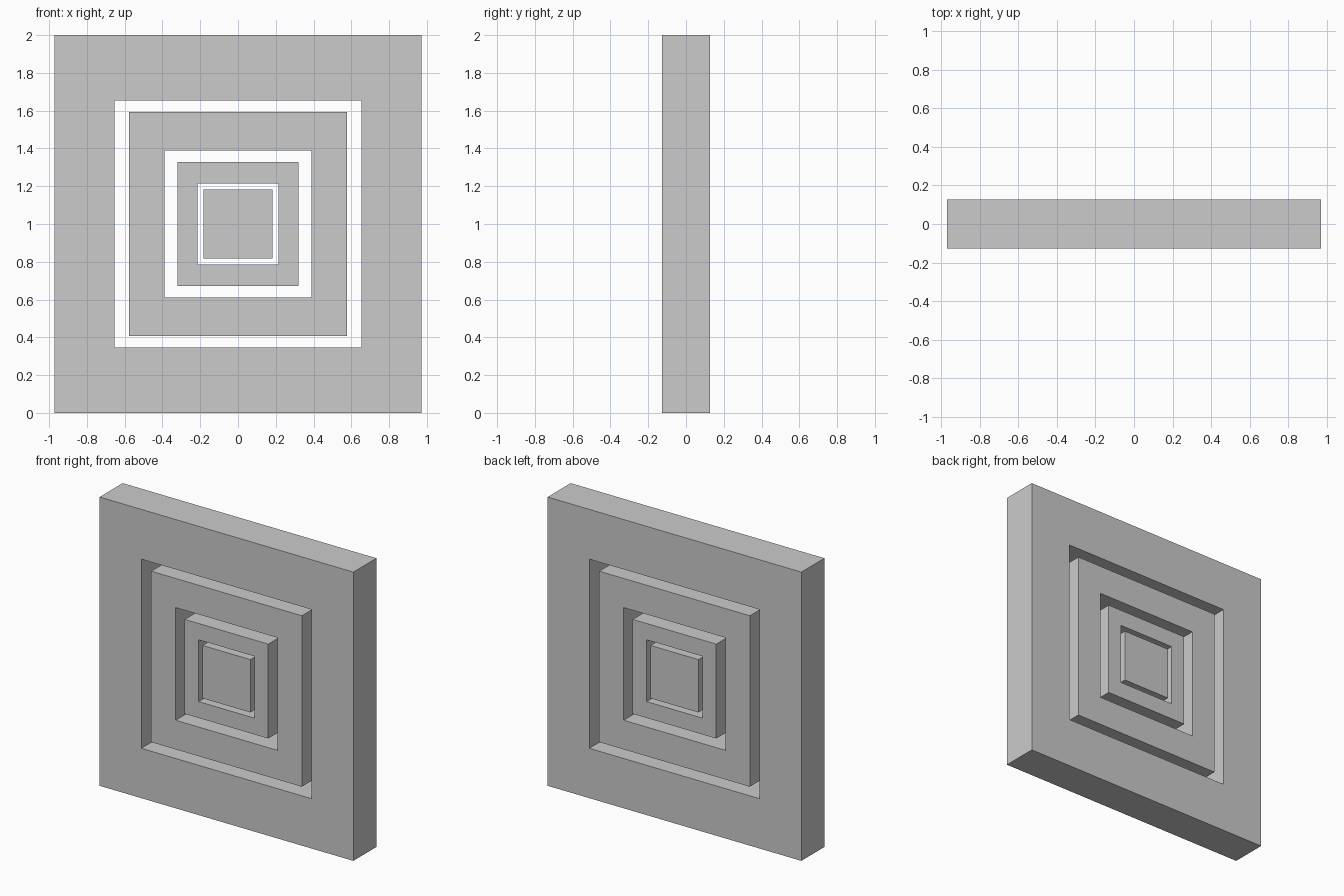
import bpy
import bmesh

if "Cube" in bpy.data.objects:
    bpy.data.objects.remove(bpy.data.objects["Cube"])

HALF_DEPTH = 0.126
CENTRE_Z = 1.0


def corners(bm, half_x, half_z, y):
    """Four corner vertices of an upright rectangle at depth y."""
    return [bm.verts.new((sx * half_x, y, CENTRE_Z + sz * half_z))
            for sx, sz in ((-1, -1), (1, -1), (1, 1), (-1, 1))]


def make_frame(name, outer, inner=None):
    """Flat rectangular slab, with a rectangular opening if inner is given."""
    bm = bmesh.new()
    of, ob = (corners(bm, *outer, y) for y in (-HALF_DEPTH, HALF_DEPTH))
    if inner:
        nf, nb = (corners(bm, *inner, y) for y in (-HALF_DEPTH, HALF_DEPTH))
        loops = [of, nf, nb, ob]
        pairs = list(zip(loops, loops[1:] + loops[:1]))
    else:
        bm.faces.new(of)
        bm.faces.new(ob)
        pairs = [(of, ob)]
    for a, b in pairs:
        for i in range(4):
            j = (i + 1) % 4
            bm.faces.new((a[i], a[j], b[j], b[i]))
    bmesh.ops.recalc_face_normals(bm, faces=bm.faces)
    mesh = bpy.data.meshes.new(name)
    bm.to_mesh(mesh)
    bm.free()
    obj = bpy.data.objects.new(name, mesh)
    bpy.context.collection.objects.link(obj)
    return obj


# Nested frames, separated by open gaps, all flush front and back
make_frame("outer_frame", (0.972, 1.0), (0.653, 0.655))
make_frame("middle_frame", (0.577, 0.592), (0.389, 0.39))
make_frame("inner_frame", (0.32, 0.327), (0.214, 0.214))

# Solid centre
make_frame("centre_block", (0.183, 0.183))
